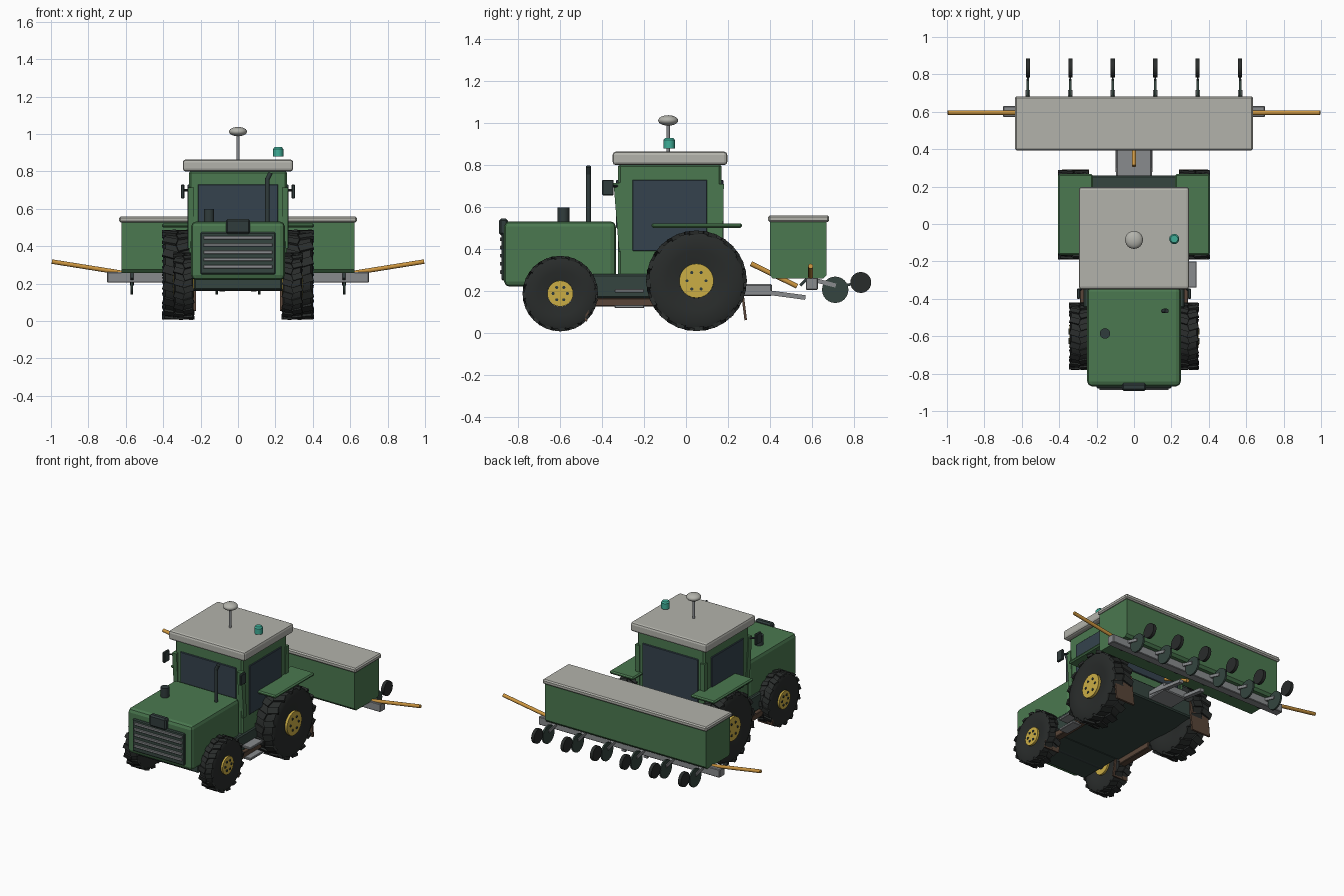
import bpy, bmesh
from math import pi, cos, sin
from mathutils import Vector, Matrix

if "Cube" in bpy.data.objects:
    bpy.data.objects.remove(bpy.data.objects["Cube"])


def mat(name, r, g, b):
    m = bpy.data.materials.new(name)
    m.diffuse_color = (r, g, b, 1)
    m.use_nodes = True
    m.node_tree.nodes["Principled BSDF"].inputs["Base Color"].default_value = m.diffuse_color
    return m


GREEN = mat("green_paint", 0.07, 0.19, 0.08)
DKGREEN = mat("dark_green", 0.035, 0.06, 0.05)
PALE = mat("pale_grey", 0.45, 0.45, 0.41)
STEEL = mat("steel", 0.25, 0.26, 0.27)
GLASS = mat("glass", 0.035, 0.055, 0.075)
RUBBER = mat("rubber", 0.022, 0.025, 0.024)
DARK = mat("dark_metal", 0.03, 0.045, 0.045)
YELLOW = mat("yellow_hub", 0.6, 0.42, 0.06)
ORANGE = mat("orange_rod", 0.6, 0.3, 0.05)
BROWN = mat("brown_mud", 0.1, 0.06, 0.04)
TEAL = mat("teal_lens", 0.05, 0.42, 0.31)


def finish(name, bm, material, smooth=False):
    bmesh.ops.recalc_face_normals(bm, faces=bm.faces)
    me = bpy.data.meshes.new(name)
    bm.to_mesh(me)
    bm.free()
    ob = bpy.data.objects.new(name, me)
    bpy.context.collection.objects.link(ob)
    me.materials.append(material)
    if smooth:
        bpy.ops.object.select_all(action='DESELECT')
        ob.select_set(True)
        bpy.context.view_layer.objects.active = ob
        bpy.ops.object.shade_smooth_by_angle(angle=0.6)
    return ob


def box(name, x, y, z, material, bevel=0.0, seg=1):
    """Box from (min, max) ranges."""
    bm = bmesh.new()
    size = [b - a for a, b in (x, y, z)]
    mid = [(a + b) / 2 for a, b in (x, y, z)]
    bmesh.ops.create_cube(bm, size=1, matrix=Matrix.Translation(mid) @ Matrix.Diagonal((*size, 1)))
    if bevel:
        bmesh.ops.bevel(bm, geom=bm.edges[:], offset=bevel, segments=seg, affect='EDGES', profile=0.5)
    return finish(name, bm, material)


def aim(a, b):
    a, b = Vector(a), Vector(b)
    d = b - a
    return Matrix.Translation((a + b) / 2) @ d.to_track_quat('Z', 'Y').to_matrix().to_4x4(), d.length


def rod(name, a, b, r, material, sides=16, r2=None):
    m, length = aim(a, b)
    bm = bmesh.new()
    bmesh.ops.create_cone(bm, cap_ends=True, segments=sides, radius1=r, radius2=r if r2 is None else r2,
                          depth=length, matrix=m)
    return finish(name, bm, material, True)


def side_slab(name, x, profile, material):
    """Extrude a (y, z) outline across an x range."""
    bm = bmesh.new()
    f = bm.faces.new([bm.verts.new((x[0], *p)) for p in profile])
    new = bmesh.ops.extrude_face_region(bm, geom=[f])["geom"]
    bmesh.ops.translate(bm, vec=(x[1] - x[0], 0, 0), verts=[v for v in new if isinstance(v, bmesh.types.BMVert)])
    return finish(name, bm, material)


def strip(name, x, a, b, t, material):
    """Flat slanted bar between two (y, z) points."""
    a, b = Vector(a), Vector(b)
    n = (b - a).orthogonal().normalized() * t / 2
    return side_slab(name, x, [a + n, b + n, b - n, a - n], material)


def span(s, a, b):
    return tuple(sorted((s * a, s * b)))


def wheel(name, s, cx, cy, cz, R, w, hub_r, lugs=16):
    h = w / 2
    base = Matrix.Translation((s * cx, cy, cz))
    # tyre
    prof = [(-h * .8, hub_r), (-h * .96, R * .6), (-h, R * .84), (-h * .85, R * .95), (h * .85, R * .95),
            (h, R * .84), (h * .96, R * .6), (h * .8, hub_r)]
    bm = bmesh.new()
    n = 40
    rings = [[bm.verts.new(base @ Vector((x, r * cos(2 * pi * i / n), r * sin(2 * pi * i / n)))) for x, r in prof]
             for i in range(n)]
    for i in range(n):
        for j in range(len(prof)):
            k = (j + 1) % len(prof)
            p, q = rings[i], rings[(i + 1) % n]
            bm.faces.new((p[j], p[k], q[k], q[j]))
    finish(name + "_tyre", bm, RUBBER, True)
    # staggered tread lugs
    bm = bmesh.new()
    for i in range(lugs):
        for side in (-1, 1):
            ang = 2 * pi * (i + side * 0.25) / lugs
            m = (base @ Matrix.Rotation(ang, 4, 'X') @ Matrix.Translation((side * h * .5, 0, R * .955))
                 @ Matrix.Rotation(side * 0.3, 4, 'Z') @ Matrix.Diagonal((h * 1.02, R * .18, R * .08, 1)))
            bmesh.ops.create_cube(bm, size=1, matrix=m)
    finish(name + "_lugs", bm, RUBBER)
    # hub and bolts
    rod(name + "_hub", base @ Vector((-h - .002, 0, 0)), base @ Vector((h + .002, 0, 0)), hub_r, YELLOW, 24)
    bm = bmesh.new()
    for i in range(6):
        a = 2 * pi * i / 6
        m = (base @ Matrix.Translation((s * (h + .003), hub_r * .55 * cos(a), hub_r * .55 * sin(a)))
             @ Matrix.Rotation(pi / 2, 4, 'Y'))
        bmesh.ops.create_cone(bm, cap_ends=True, segments=6, radius1=.008, radius2=.008, depth=.008, matrix=m)
    finish(name + "_bolts", bm, DARK)


# body
box("chassis", (-.27, .27), (-.45, .26), (.165, .28), DKGREEN, .008)
box("front_chassis", (-.235, .235), (-.77, -.44), (.165, .28), DKGREEN, .008)
box("hood", (-.25, .25), (-.868, -.335), (.22, .532), GREEN, .025, 2)
box("grille_frame", (-.2, .2), (-.88, -.85), (.25, .475), DKGREEN, .006)
for i in range(5):
    z = .29 + i * .039
    box("grille_slat", (-.185, .185), (-.888, -.87), (z - .009, z + .009), STEEL, .003)
box("headlight_box", (-.065, .065), (-.892, -.85), (.465, .545), DARK, .01)

# cab
box("cab", (-.262, .262), (-.325, .17), (.26, .805), GREEN, .012)
box("roof", (-.295, .295), (-.35, .197), (.8, .864), PALE, .015, 2)
box("windscreen", (-.215, .215), (-.333, -.32), (.5, .73), GLASS, .003)
box("rear_window", (-.215, .215), (.165, .178), (.39, .73), GLASS, .003)
for s in (-1, 1):
    box("side_window", span(s, .255, .27), (-.255, .1), (.39, .73), GLASS, .003)
    strip("front_pillar", span(s, .235, .268), (-.328, .715), (-.302, .39), .035, GREEN)
    strip("rear_pillar", span(s, .235, .268), (.163, .71), (.158, .39), .035, GREEN)
    rod("mirror_arm", (s * .255, -.32, .7), (s * .3, -.365, .7), .006, DARK, 8)
    box("mirror", span(s, .287, .305), (-.4, -.345), (.655, .73), DARK, .004)
    box("fender", span(s, .22, .407), (-.165, .268), (.5, .522), GREEN, .008)
    # mud flaps and sills
    strip("front_flap", span(s, .225, .34), (-.452, .215), (-.478, .055), .012, BROWN)
    strip("rear_flap", span(s, .24, .385), (.258, .28), (.285, .06), .012, BROWN)
    box("lower_sill", span(s, .24, .29), (-.44, -.15), (.125, .166), BROWN, .004)
    wheel("front_wheel", s, .29, -.6, .187, .18, .105, .062)
    wheel("rear_wheel", s, .325, .05, .248, .24, .15, .082)
rod("front_axle", (-.28, -.6, .187), (.28, -.6, .187), .025, DARK)
rod("rear_axle", (-.3, .05, .248), (.3, .05, .248), .035, DARK)

# entry steps
for z in (.2, .125):
    box("step", (.265, .335), (-.34, -.2), (z - .008, z + .008), STEEL, .003)

# stacks and roof gear
rod("exhaust", (.157, -.465, .52), (.157, -.465, .765), .012, DARK)
rod("exhaust_tip", (.157, -.465, .757), (.175, -.465, .793), .012, DARK)
rod("air_cleaner", (-.155, -.585, .52), (-.155, -.585, .598), .028, DARK, 20)
rod("antenna_pole", (0, -.085, .86), (0, -.085, 1.0), .008, STEEL, 12)
bm = bmesh.new()
bmesh.ops.create_uvsphere(bm, u_segments=24, v_segments=12, radius=1,
                          matrix=Matrix.Translation((0, -.085, 1.013)) @ Matrix.Diagonal((.048, .048, .025, 1)))
finish("antenna_dome", bm, PALE, True)
rod("beacon", (.215, -.08, .88), (.215, -.08, .92), .027, TEAL, 20)
rod("beacon_cap", (.215, -.08, .92), (.215, -.08, .93), .027, TEAL, 20, .02)

# hitch
box("drawbar", (-.095, .095), (.25, .41), (.175, .232), STEEL, .006)
for s in (-1, 1):
    strip("lower_link", span(s, .07, .1), (.28, .207), (.57, .168), .022, STEEL)
rod("top_link", (0, .31, .33), (0, .53, .222), .012, ORANGE, 12)

# seeder
side_slab("hopper", (-.622, .622), [(.4, .535), (.4, .275), (.415, .258), (.655, .258), (.67, .275), (.67, .535)], GREEN)
box("hopper_lid", (-.635, .635), (.392, .683), (.528, .56), PALE, .008)
box("toolbar", (-.7, .7), (.572, .63), (.205, .262), STEEL, .004)
for s in (-1, 1):
    rod("row_marker", (s * .62, .595, .258), (s * .995, .595, .318), .012, ORANGE, 12)
for i in range(6):
    x = (i - 2.5) * .227
    strip("row_arm", (x - .012, x + .012), (.62, .25), (.715, .225), .02, STEEL)
    strip("press_arm", (x - .005, x + .005), (.7, .215), (.834, .24), .012, DARK)
    strip("front_tine", (x - .008, x + .008), (.545, .225), (.575, .255), .014, DARK)
    rod("opener_disc", (x - .006, .712, .205), (x + .006, .712, .205), .063, DKGREEN, 24)
    rod("press_wheel", (x - .011, .834, .24), (x + .011, .834, .24), .05, RUBBER, 24)
